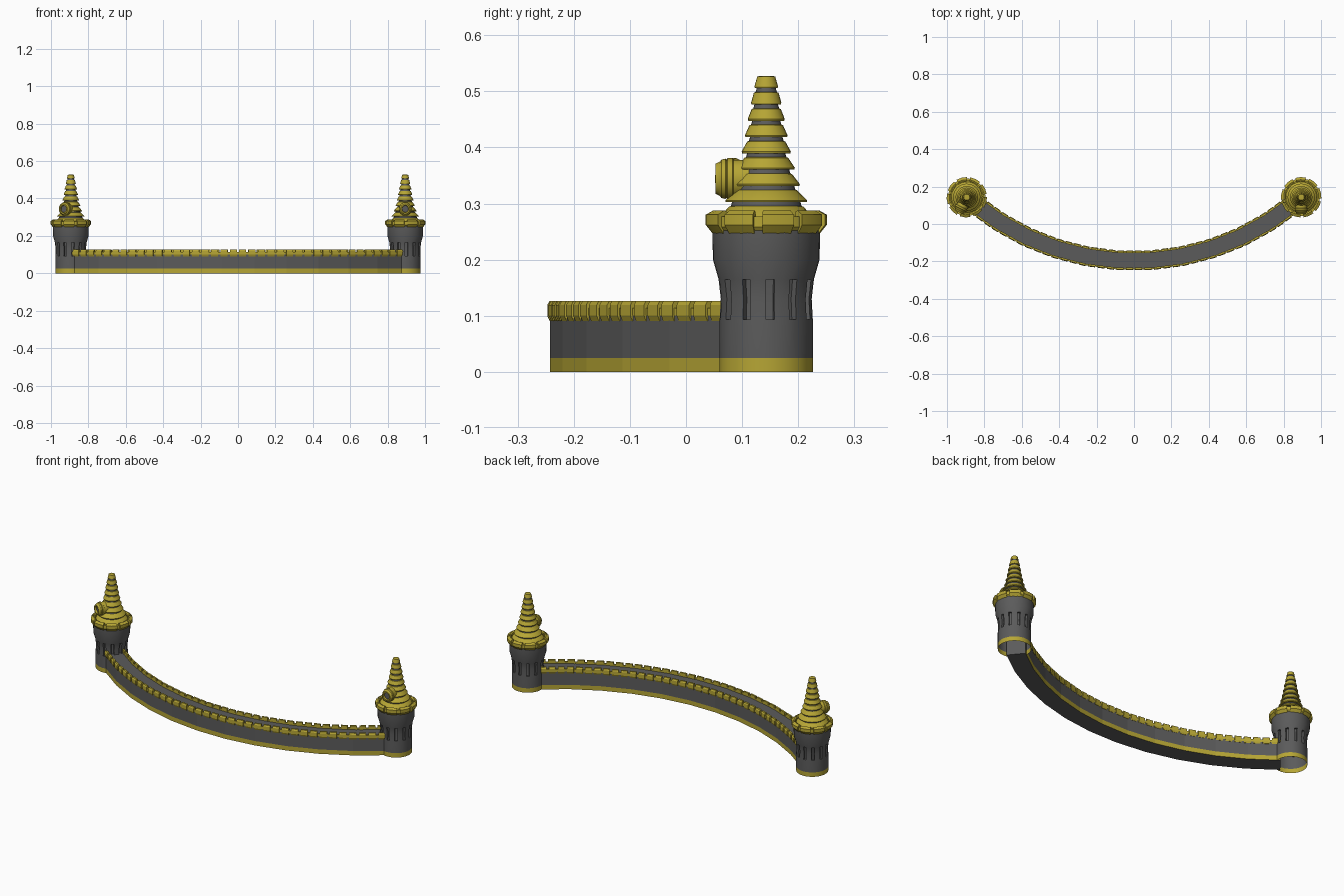
import bpy, bmesh
from math import sin, cos, pi, radians
from mathutils import Vector

cube = bpy.data.objects.get("Cube")
if cube:
    bpy.data.objects.remove(cube)


def material(name, rgb):
    m = bpy.data.materials.new(name)
    m.use_nodes = True
    m.diffuse_color = (*rgb, 1)
    m.node_tree.nodes["Principled BSDF"].inputs["Base Color"].default_value = (*rgb, 1)
    return m


GREY, GOLD = 0, 1
MATERIALS = [material("stone grey", (0.105, 0.105, 0.105)),
             material("gold yellow", (0.47, 0.38, 0.035))]


def finish(bm, name, smooth=False):
    mesh = bpy.data.meshes.new(name)
    bm.to_mesh(mesh)
    bm.free()
    for m in MATERIALS:
        mesh.materials.append(m)
    if smooth:
        mesh.shade_smooth()
        mesh.set_sharp_from_angle(angle=radians(30))
    return mesh


def place(mesh, name, location=(0, 0, 0), turn=0):
    ob = bpy.data.objects.new(name, mesh)
    ob.location = location
    ob.rotation_euler.z = turn
    bpy.context.collection.objects.link(ob)
    return ob


def loft(bm, loops, mats, closed_profile=True, ring=False, caps=True):
    """Skin equal-length point loops; mats gives the colour of each profile edge."""
    rows = [[bm.verts.new(p) for p in loop] for loop in loops]
    n = len(rows[0])
    pairs = list(zip(rows, rows[1:])) + ([(rows[-1], rows[0])] if ring else [])
    faces = []
    for a, b in pairs:
        for i in range(n if closed_profile else n - 1):
            j = (i + 1) % n
            f = bm.faces.new((a[i], a[j], b[j], b[i]))
            f.material_index = mats[i]
            faces.append(f)
    if caps and closed_profile and not ring:
        for row in (rows[0][::-1], rows[-1]):
            bm.faces.new(row).material_index = mats[0]
    return faces


def lathe(bm, profile, mats, segments):
    loops = [[(r * cos(a), r * sin(a), z) for r, z in profile]
             for a in (2 * pi * k / segments for k in range(segments))]
    faces = loft(bm, loops, mats, closed_profile=False, ring=True)
    bmesh.ops.remove_doubles(bm, verts=bm.verts, dist=1e-5)
    bmesh.ops.recalc_face_normals(bm, faces=bm.faces)
    return faces


# ---- Curved wall: a faceted arc with flush gold footing ----
RADIUS, CENTRE_Y, SWEEP, FACETS = 1.348, 1.151, radians(39.4), 11
HALF = SWEEP / FACETS
THICK = 0.048


def arc_point(r, a, z):
    offset = (a + HALF) % (2 * HALF) - HALF
    r *= cos(HALF) / cos(offset) if abs(offset) < HALF * 0.999 else 1
    return (r * sin(a), CENTRE_Y - r * cos(a), z)


def sweep(bm, profile, angles, mats):
    loft(bm, [[arc_point(r, a, z) for r, z in profile] for a in angles], mats)


edges = [-SWEEP + 2 * HALF * k for k in range(FACETS + 1)]
inner, outer = RADIUS - THICK, RADIUS + THICK
bm = bmesh.new()
sweep(bm, [(inner, 0), (outer, 0), (outer, 0.025), (outer, 0.105),
           (inner, 0.105), (inner, 0.025)], edges,
      [GREY, GOLD, GREY, GREY, GREY, GOLD])
bmesh.ops.recalc_face_normals(bm, faces=bm.faces)
place(finish(bm, "curved_wall"), "curved_wall")

# Parapets and merlons along both edges
for name, base, way in (("front", outer, 1), ("back", inner, -1)):
    bm = bmesh.new()
    strip = [(-0.008, 0.1), (0.001, 0.1), (0.001, 0.114), (-0.008, 0.114)]
    sweep(bm, [(base + way * d, z) for d, z in strip], edges, [GOLD] * 4)
    block = [(-0.009, 0.103), (-0.002, 0.09), (0.001, 0.091), (0.005, 0.1),
             (0.005, 0.119), (0.001, 0.126), (-0.009, 0.126)]
    count = 38
    step = 2 * SWEEP / count
    for k in range(count):
        mid = -SWEEP + (k + 0.5) * step
        sweep(bm, [(base + way * d, z) for d, z in block],
              [mid - 0.37 * step, mid + 0.37 * step], [GOLD] * 7)
    bmesh.ops.recalc_face_normals(bm, faces=bm.faces)
    place(finish(bm, name + "_parapet"), name + "_parapet")

# ---- Tower body: open underneath, flared, with twelve sunken slots ----
bm = bmesh.new()
body = [(0.083, 0), (0.083, 0.025), (0.083, 0.093), (0.081, 0.13), (0.085, 0.165),
        (0.095, 0.2), (0.096, 0.252)]
faces = lathe(bm, body, [GOLD] + [GREY] * 5, 36)
slots = [f for i, f in enumerate(faces) if (i // 6) % 3 == 0 and i % 6 in (2, 3)]
made = bmesh.ops.extrude_face_region(bm, geom=slots)["geom"]
bmesh.ops.delete(bm, geom=slots, context="FACES_ONLY")
for v in made:
    if isinstance(v, bmesh.types.BMVert):
        v.co -= Vector((v.co.x, v.co.y, 0)).normalized() * 0.012
bmesh.ops.recalc_face_normals(bm, faces=bm.faces)
body_mesh = finish(bm, "tower_body", True)

# ---- Crown: gold band and nine chunky merlons ----
bm = bmesh.new()
band = [(0.094, 0.25), (0.1, 0.258), (0.1, 0.277), (0.087, 0.277), (0.087, 0.268), (0, 0.268)]
lathe(bm, band, [GOLD] * 5, 36)
merlon = [(0.09, 0.25), (0.096, 0.247), (0.108, 0.262), (0.108, 0.28),
          (0.094, 0.288), (0.086, 0.284)]
for k in range(9):
    mid = radians(11.8 + 40 * k)
    loft(bm, [[(r * cos(a), r * sin(a), z) for r, z in merlon]
              for a in (mid - 0.27, mid, mid + 0.27)], [GOLD] * 6)
bmesh.ops.recalc_face_normals(bm, faces=bm.faces)
crown_mesh = finish(bm, "tower_crown", True)

# ---- Spire: overlapping gold skirts on a grey core ----
bottoms = [0.083, 0.073, 0.060, 0.051, 0.044, 0.038, 0.033, 0.027, 0.021]
tops = [0.066, 0.055, 0.046, 0.039, 0.034, 0.030, 0.026, 0.022, 0.016]
profile, mats = [(0.07, 0.266)], [GREY]
for k, (low, high) in enumerate(zip(bottoms, tops)):
    z = 0.2735 + 0.029 * k
    core = high - 0.003
    profile += [(low - 0.001, z), (low, z + 0.003), (high, z + 0.021)]
    mats += [GOLD, GOLD]
    if k < 8:
        profile += [(core, z + 0.022), (core - 0.002, z + 0.029)]
        mats += [GOLD, GREY, GOLD]
profile += [(0.012, 0.527), (0, 0.527)]
mats += [GOLD, GOLD]
bm = bmesh.new()
lathe(bm, profile, mats, 24)
spire_mesh = finish(bm, "spire", True)

# ---- Dormer: ribbed round hood with a grey opening ----
bm = bmesh.new()
hood = [(0.02, 0.034), (0.058, 0.034), (0.06, 0.037), (0.069, 0.037), (0.071, 0.034),
        (0.073, 0.036), (0.08, 0.034), (0.082, 0.031), (0.09, 0.027), (0.09, 0.02), (0.08, 0.018)]
sides = 16
loops = [[(r * 0.92 * cos(2 * pi * k / sides), -d, 0.344 + r * sin(2 * pi * k / sides))
          for k in range(sides)] for d, r in hood]
loft(bm, loops, [GOLD] * sides)
bmesh.ops.recalc_face_normals(bm, faces=bm.faces)
bm.faces.ensure_lookup_table()
bm.faces[-1].material_index = GREY
dormer_mesh = finish(bm, "dormer", True)

# ---- Two towers; the right one is turned outward ----
for side, x, turn in (("left", 0.894, 0), ("right", -0.894, radians(-27))):
    for part, mesh in (("tower_body", body_mesh), ("tower_crown", crown_mesh),
                       ("spire", spire_mesh), ("dormer", dormer_mesh)):
        place(mesh, side + "_" + part, (x, 0.143, 0), turn)
